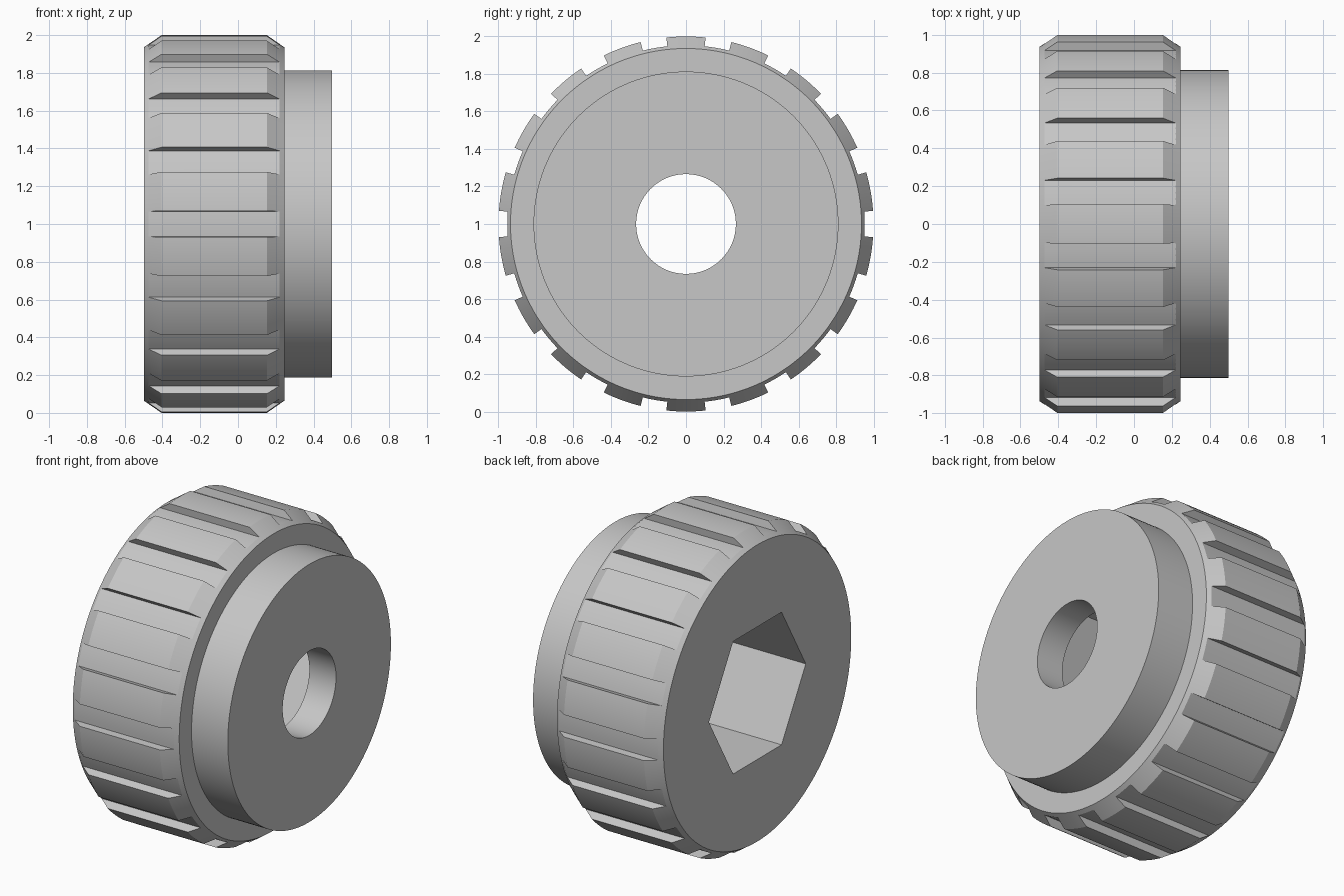
import bpy, bmesh
from math import sin, cos, radians

if "Cube" in bpy.data.objects:
    bpy.data.objects.remove(bpy.data.objects["Cube"], do_unlink=True)

AXLE_Z = 1.0
TEETH = 18

grey = bpy.data.materials.new("plain_grey")
grey.use_nodes = True
grey.diffuse_color = (0.57, 0.57, 0.57, 1)
grey.node_tree.nodes["Principled BSDF"].inputs["Base Color"].default_value = (0.57, 0.57, 0.57, 1)


def arc(radius, start, end, steps):
    """Points (y, z) on an arc around the axle, angles in degrees."""
    angles = [radians(start + (end - start) * i / steps) for i in range(steps + 1)]
    return [(radius * cos(a), AXLE_Z + radius * sin(a)) for a in angles]


def circle(radius, steps, turn=0):
    return arc(radius, turn, turn + 360, steps)[:-1]


def add_loft(bm, sections):
    """Closed solid through matching cross-sections [(x, [(y, z), ...]), ...]."""
    rings = [[bm.verts.new((x, y, z)) for y, z in pts] for x, pts in sections]
    n = len(rings[0])
    for a, b in zip(rings, rings[1:]):
        for i in range(n):
            j = (i + 1) % n
            bm.faces.new((a[i], a[j], b[j], b[i]))
    bm.faces.new(rings[0])
    bm.faces.new(rings[-1])


def make_object(name, solids):
    bm = bmesh.new()
    for sections in solids:
        add_loft(bm, sections)
    bmesh.ops.recalc_face_normals(bm, faces=bm.faces)
    mesh = bpy.data.meshes.new(name)
    bm.to_mesh(mesh)
    bm.free()
    mesh.materials.append(grey)
    obj = bpy.data.objects.new(name, mesh)
    bpy.context.collection.objects.link(obj)
    return obj


# Chamfered wheel with stepped hub, as (x, radius) along the axle
profile = [(-0.498, 0.936), (-0.405, 1.0), (0.153, 1.0),
           (0.245, 0.936), (0.245, 0.813), (0.498, 0.813)]
wheel = make_object("knurled_wheel", [[(x, circle(r, 180, 1)) for x, r in profile]])

# Grooves between the raised ribs
grooves = []
for i in range(TEETH):
    mid = i * 360 / TEETH
    sector = arc(0.953, mid - 4, mid + 4, 4) + arc(1.1, mid + 4, mid - 4, 4)
    grooves.append([(-0.7, sector), (0.7, sector)])

# Hexagonal socket on one face and round bore through the hub
hexagon = circle(0.483, 6)
bore = circle(0.266, 96, 1)
cutters = [
    make_object("groove_cutter", grooves),
    make_object("socket_cutter", [[(-0.7, hexagon), (0.312, hexagon)]]),
    make_object("bore_cutter", [[(0.1, bore), (0.7, bore)]]),
]

bpy.ops.object.select_all(action="DESELECT")
bpy.context.view_layer.objects.active = wheel
wheel.select_set(True)
for cutter in cutters:
    cutter.hide_render = True
    mod = wheel.modifiers.new(cutter.name, "BOOLEAN")
    mod.operation = "DIFFERENCE"
    mod.solver = "EXACT"
    mod.object = cutter
    bpy.ops.object.modifier_apply(modifier=mod.name)
    bpy.data.objects.remove(cutter, do_unlink=True)

bpy.ops.object.shade_smooth_by_angle(angle=radians(25))
